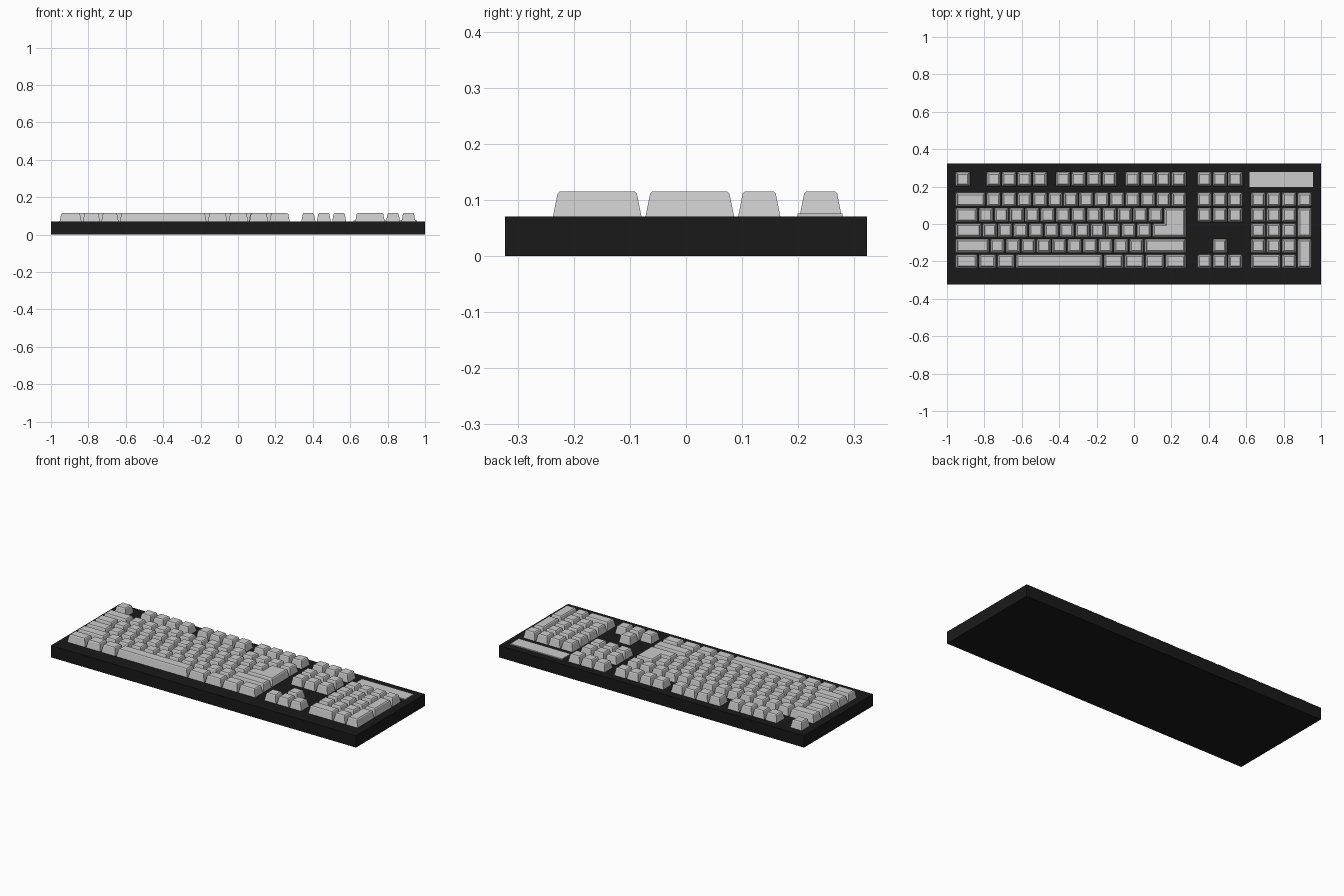
import bpy, bmesh
from mathutils import Vector

if "Cube" in bpy.data.objects:
    bpy.data.objects.remove(bpy.data.objects["Cube"])

U = 0.0825                 # key pitch
GAP = 0.0032               # half the gap between neighbouring keys
X_MAIN, X_NAV, X_NUM = -0.957, 0.335, 0.623
ROWS = [0.24, 0.1305, 0.048, -0.0345, -0.117, -0.1995]   # row centres, back to front


def material(name, color):
    m = bpy.data.materials.new(name)
    m.diffuse_color = color
    m.use_nodes = True
    m.node_tree.nodes["Principled BSDF"].inputs["Base Color"].default_value = m.diffuse_color
    return m


def make_object(name, bm, mat=None):
    bmesh.ops.recalc_face_normals(bm, faces=bm.faces)
    mesh = bpy.data.meshes.new(name)
    bm.to_mesh(mesh)
    bm.free()
    if mat:
        mesh.materials.append(mat)
    ob = bpy.data.objects.new(name, mesh)
    bpy.context.collection.objects.link(ob)
    return ob


def box(name, x0, x1, y0, y1, z0, z1, mat=None):
    bm = bmesh.new()
    bmesh.ops.create_cube(bm, size=1)
    for v in bm.verts:
        v.co = ((x0 + x1) / 2 + v.co.x * (x1 - x0),
                (y0 + y1) / 2 + v.co.y * (y1 - y0),
                (z0 + z1) / 2 + v.co.z * (z1 - z0))
    return make_object(name, bm, mat)


def inset(poly, d):
    """Offset a counter-clockwise right-angled outline inwards."""
    out = []
    for i, p in enumerate(poly):
        a = (p - poly[i - 1]).normalized()
        b = (poly[(i + 1) % len(poly)] - p).normalized()
        out.append(p + d * Vector((-a.y - b.y, a.x + b.x)))
    return out


def keycap(bm, outline):
    """Tapered cap with a small chamfer around the top."""
    poly = [Vector(p) for p in outline]
    rings = []
    for z, d in ((0.068, 0.0), (0.111, 0.0085), (0.115, 0.0125)):
        rings.append([bm.verts.new((p.x, p.y, z)) for p in inset(poly, GAP + d)])
    n = len(poly)
    for lo, hi in zip(rings, rings[1:]):
        for i in range(n):
            j = (i + 1) % n
            bm.faces.new((lo[i], lo[j], hi[j], hi[i]))
    bm.faces.new(rings[-1])
    bm.faces.new(rings[0][::-1])


def rect_key(bm, x, row, width=1, tall=1):
    top = ROWS[row] + U / 2
    x1, y0 = x + width * U, top - tall * U
    keycap(bm, [(x, y0), (x1, y0), (x1, top), (x, top)])


def key_run(bm, x, row, widths):
    for w in widths:
        rect_key(bm, x, row, w)
        x += w * U


# Case
black = material("case_black", (0.01, 0.01, 0.01, 1))
box("case", -1, 1, -0.323, 0.323, 0, 0.07, black)

# Indicator panel
box("indicator_panel", 0.618, 0.957, 0.199, 0.279, 0.065, 0.076)

# Function row
bm = bmesh.new()
rect_key(bm, X_MAIN, 0)
for start in (2, 6.5, 11):
    key_run(bm, X_MAIN + start * U, 0, [1] * 4)
make_object("function_keys", bm)

# Main block
main_rows = [
    [2] + [1] * 13,
    [1.5] + [1] * 12,
    [1.75] + [1] * 11,
    [2.25] + [1] * 10 + [2.75],
    [1.5, 1.2, 1.2, 5.7, 1.35, 1.35, 1.3, 1.4],
]
for r, widths in enumerate(main_rows, 1):
    bm = bmesh.new()
    key_run(bm, X_MAIN, r, widths)
    make_object(f"main_keys_row_{r}", bm)

# L-shaped enter key
bm = bmesh.new()
xa, xb, xc = (X_MAIN + k * U for k in (12.75, 13.5, 15))
yb, ym, yt = ROWS[3] - U / 2, ROWS[3] + U / 2, ROWS[2] + U / 2
keycap(bm, [(xa, yb), (xc, yb), (xc, yt), (xb, yt), (xb, ym), (xa, ym)])
make_object("enter_key", bm)

# Navigation block
bm = bmesh.new()
for r in (0, 1, 2):
    key_run(bm, X_NAV, r, [1] * 3)
make_object("navigation_keys", bm)

# Arrow keys
bm = bmesh.new()
rect_key(bm, X_NAV + U, 4)
key_run(bm, X_NAV, 5, [1] * 3)
make_object("arrow_keys", bm)

# Number pad
bm = bmesh.new()
key_run(bm, X_NUM, 1, [1] * 4)
for r in (2, 3, 4):
    key_run(bm, X_NUM, r, [1] * 3)
key_run(bm, X_NUM, 5, [2, 1])
for r in (2, 4):
    rect_key(bm, X_NUM + 3 * U, r, 1, 2)
make_object("number_pad_keys", bm)
